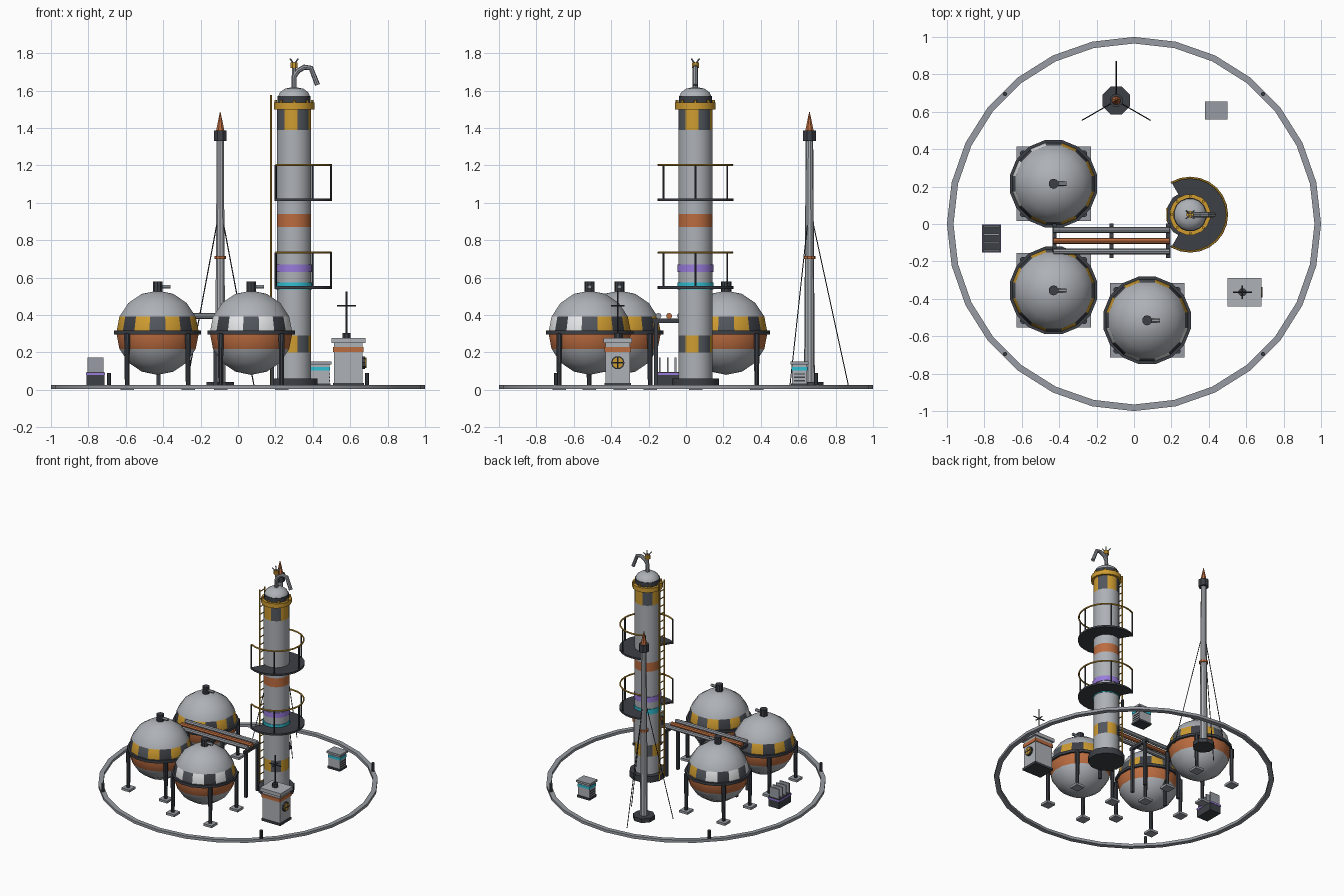
import bpy
import math
from math import cos, sin, pi, radians

cube = bpy.data.objects.get("Cube")
if cube:
    bpy.data.objects.remove(cube)


def material(name, rgb):
    m = bpy.data.materials.new(name)
    m.use_nodes = True
    m.diffuse_color = (*rgb, 1)
    bsdf = m.node_tree.nodes["Principled BSDF"]
    bsdf.inputs["Base Color"].default_value = (*rgb, 1)
    bsdf.inputs["Roughness"].default_value = 0.7
    return m


GREY = material("pale grey", (0.42, 0.44, 0.47))
STEEL = material("steel grey", (0.31, 0.33, 0.36))
DARK = material("charcoal", (0.045, 0.05, 0.06))
SLATE = material("slate", (0.085, 0.095, 0.11))
YELLOW = material("safety yellow", (0.62, 0.33, 0.03))
ORANGE = material("rust orange", (0.50, 0.15, 0.05))
WHITE = material("white", (0.85, 0.86, 0.87))
PURPLE = material("purple", (0.32, 0.20, 0.72))
CYAN = material("cyan", (0.03, 0.52, 0.65))


def finish(obj):
    bpy.ops.object.select_all(action='DESELECT')
    obj.select_set(True)
    bpy.context.view_layer.objects.active = obj
    bpy.ops.object.shade_smooth_by_angle(angle=radians(35))
    return obj


def mesh_object(name, verts, faces, mats, indices=None):
    me = bpy.data.meshes.new(name)
    me.from_pydata(verts, [], faces)
    for m in mats:
        me.materials.append(m)
    if indices:
        me.polygons.foreach_set("material_index", indices)
    me.update()
    obj = bpy.data.objects.new(name, me)
    bpy.context.collection.objects.link(obj)
    return finish(obj)


def lathe(name, x, y, profile, segs, paint):
    """Turn (radius, z) points round a vertical axis; paint is a material or a rule (band, segment)."""
    rule = paint if callable(paint) else (lambda band, k: paint)
    verts, rings, faces, mats, idx = [], [], [], [], []
    for r, z in profile:
        n = segs if r > 1e-5 else 1
        rings.append(list(range(len(verts), len(verts) + n)))
        for k in range(n):
            a = 2 * pi * (k + 0.5) / segs
            verts.append((x + r * cos(a), y + r * sin(a), z))
    for band, (lo, hi) in enumerate(zip(rings, rings[1:])):
        for k in range(segs):
            j = k + 1
            loop = [lo[k % len(lo)], lo[j % len(lo)], hi[j % len(hi)], hi[k % len(hi)]]
            faces.append(list(dict.fromkeys(loop)))
            m = rule(band, k)
            if m not in mats:
                mats.append(m)
            idx.append(mats.index(m))
    return mesh_object(name, verts, faces, mats, idx)


def drum(name, x, y, r, z0, z1, segs, mat, r_top=None):
    top = r if r_top is None else r_top
    return lathe(name, x, y, [(0, z0), (r, z0), (top, z1), (0, z1)], segs, mat)


def box(name, x, y, z0, z1, sx, sy, mat):
    v = [(x + i * sx / 2, y + j * sy / 2, z) for z in (z0, z1)
         for i, j in ((-1, -1), (1, -1), (1, 1), (-1, 1))]
    f = [(3, 2, 1, 0), (4, 5, 6, 7)] + [(k, (k + 1) % 4, (k + 1) % 4 + 4, k + 4) for k in range(4)]
    return mesh_object(name, v, f, [mat])


def pipe(name, pts, r, mat, res=1):
    cu = bpy.data.curves.new(name, 'CURVE')
    cu.dimensions = '3D'
    cu.bevel_depth, cu.bevel_resolution, cu.use_fill_caps = r, res, True
    sp = cu.splines.new('POLY')
    sp.points.add(len(pts) - 1)
    for p, co in zip(sp.points, pts):
        p.co = (*co, 1)
    cu.materials.append(mat)
    obj = bpy.data.objects.new(name, cu)
    bpy.context.collection.objects.link(obj)
    bpy.ops.object.select_all(action='DESELECT')
    obj.select_set(True)
    bpy.context.view_layer.objects.active = obj
    bpy.ops.object.convert(target='MESH')
    return finish(bpy.context.view_layer.objects.active)


# Perimeter ring with four marker posts
lathe("perimeter_ring", 0, 0, [(0.965, 0.005), (1, 0.005), (1, 0.026), (0.965, 0.026), (0.965, 0.005)], 28, STEEL
      ).rotation_euler.z = pi / 28
for sx in (-1, 1):
    for sy in (-1, 1):
        drum("marker_post", sx * 0.69, sy * 0.695, 0.012, 0.01, 0.09, 8, DARK)


# Spherical storage tanks
def tank(x, y, white_dir):
    R, zc = 0.225, 0.305
    lats = [radians(-90 + 22.5 * i) for i in range(9)]

    def paint(band, k):
        if band == 3:
            return ORANGE
        if band != 4:
            return GREY
        if k % 2:
            return DARK if k % 4 == 1 else SLATE
        a = 2 * pi * (k + 1) / 16
        if white_dir is not None and cos(a - radians(white_dir)) > 0.3:
            return WHITE
        return YELLOW

    lathe("tank_sphere", x, y, [(R * cos(t) if abs(t) < 1.57 else 0, zc + R * sin(t)) for t in lats], 16, paint)
    lathe("tank_girdle", x, y, [(0.215, 0.295), (0.238, 0.295), (0.238, 0.316), (0.215, 0.316)], 16, DARK)
    drum("tank_valve", x, y, 0.027, 0.52, 0.578, 10, DARK)
    pipe("tank_outlet", [(x, y, 0.55), (x + 0.07, y, 0.55)], 0.011, STEEL)
    for sx in (-1, 1):
        for sy in (-1, 1):
            px, py = x + sx * 0.163, y + sy * 0.163
            box("tank_foot", px, py, 0, 0.018, 0.072, 0.072, STEEL)
            drum("tank_leg", px, py, 0.013, 0.018, 0.3, 8, DARK, 0.017)


tank(-0.43, 0.215, 150)
tank(-0.43, -0.355, None)
tank(0.07, -0.515, 275)

# Distillation tower: shell bands, collar and dome
TX, TY = 0.30, 0.05
levels = [0.06, 0.20, 0.29, 0.87, 0.94, 1.39, 1.50]


def shell_paint(band, k):
    if band in (1, 5):
        return YELLOW if (k // 2) % 2 else SLATE
    return ORANGE if band == 3 else GREY


drum("tower_base", TX, TY, 0.13, 0.012, 0.06, 12, DARK)
lathe("tower_shell", TX, TY, [(0.093, z) for z in levels], 16, shell_paint)
for name, z0, z1, mat in (("cyan_band", 0.535, 0.575, CYAN), ("purple_band", 0.63, 0.67, PURPLE)):
    lathe(name, TX, TY, [(0.09, z0), (0.098, z0), (0.098, z1), (0.09, z1)], 16, mat)
drum("tower_collar", TX, TY, 0.11, 1.50, 1.535, 16, YELLOW)
drum("tower_neck", TX, TY, 0.09, 1.535, 1.57, 16, DARK)
lathe("tower_dome", TX, TY, [(0.086, 1.57), (0.078, 1.59), (0.05, 1.61), (0, 1.62)], 16, GREY)
for k in range(8):
    a = k * pi / 4
    drum("collar_stud", TX + 0.098 * cos(a), TY + 0.098 * sin(a), 0.008, 1.535, 1.55, 6, YELLOW)

# Vent pipe and relief valve at the top
pipe("vent_pipe", [(TX, TY, 1.60), (TX, TY, 1.675), (TX + 0.02, TY, 1.705), (TX + 0.055, TY, 1.725),
                   (TX + 0.09, TY, 1.72), (TX + 0.125, TY, 1.63)], 0.014, STEEL, 2)
drum("relief_valve", TX, TY, 0.02, 1.72, 1.75, 8, YELLOW)
drum("relief_stem", TX, TY, 0.012, 1.67, 1.72, 8, STEEL)
for k in range(4):
    a = pi / 4 + k * pi / 2
    pipe("valve_prong", [(TX, TY, 1.74), (TX + 0.03 * cos(a), TY + 0.03 * sin(a), 1.77)], 0.004, STEEL)


# Arc walkways with railings
def walkway(z):
    n = 16
    angles = [radians(-120 + 240 * i / n) for i in range(n + 1)]
    verts, faces = [], []
    for a in angles:
        for r, h in ((0.09, z), (0.203, z), (0.203, z + 0.014), (0.09, z + 0.014)):
            verts.append((TX + r * cos(a), TY + r * sin(a), h))
    for i in range(n):
        for j in range(4):
            b, c = 4 * i + j, 4 * i + (j + 1) % 4
            faces.append((b, c, c + 4, b + 4))
    faces += [(3, 2, 1, 0), tuple(4 * n + j for j in range(4))]
    mesh_object("walkway_floor", verts, faces, [DARK])
    rim = [(TX + 0.197 * cos(a), TY + 0.197 * sin(a)) for a in angles]
    pipe("walkway_rail", [(x, y, z + 0.193) for x, y in rim], 0.006, YELLOW)
    for x, y in rim[::4]:
        pipe("walkway_post", [(x, y, z), (x, y, z + 0.193)], 0.006, DARK)


walkway(0.54)
walkway(1.01)

# Ladder
for s in (-1, 1):
    pipe("ladder_rail", [(0.177, TY + s * 0.03, 0.02), (0.177, TY + s * 0.03, 1.575)], 0.006, YELLOW)
for k in range(26):
    z = 0.06 + k * 0.06
    pipe("ladder_rung", [(0.177, TY - 0.03, z), (0.177, TY + 0.03, z)], 0.004, YELLOW)

# Guyed flare mast
MX, MY = -0.095, 0.66
drum("mast_base", MX, MY, 0.08, 0.01, 0.042, 8, DARK)
drum("mast_pole", MX, MY, 0.029, 0.042, 1.335, 10, GREY, 0.02)
drum("mast_band", MX, MY, 0.033, 0.70, 0.716, 10, ORANGE)
drum("mast_cap", MX, MY, 0.037, 1.33, 1.386, 8, DARK)
drum("mast_tip", MX, MY, 0.024, 1.386, 1.485, 8, ORANGE, 0.002)
for deg in (90, 210, 330):
    c, s = cos(radians(deg)), sin(radians(deg))
    pipe("guy_wire", [(MX + 0.022 * c, MY + 0.022 * s, 0.88), (MX + 0.21 * c, MY + 0.21 * s, 0.015)], 0.003, DARK)

# Pipe rack
for y, mat in ((-0.032, STEEL), (-0.09, ORANGE), (-0.147, STEEL)):
    pipe("rack_pipe", [(-0.43, y, 0.395), (0.19, y, 0.395)], 0.016, mat, 2)
for x in (-0.425, -0.12, 0.183):
    box("rack_beam", x, -0.09, 0.358, 0.38, 0.022, 0.185, DARK)
    for y in (-0.02, -0.16):
        box("rack_post", x, y, 0.01, 0.36, 0.02, 0.02, DARK)

# Finned cooler
box("cooler_base", -0.762, -0.077, 0.02, 0.095, 0.095, 0.145, DARK)
box("cooler_stripe", -0.762, -0.077, 0.078, 0.09, 0.10, 0.15, PURPLE)
for k in range(4):
    box("cooler_fin", -0.762, -0.14 + k * 0.042, 0.095, 0.172, 0.085, 0.009, STEEL)

# Small louvred cabinet
box("cabinet_base", 0.44, 0.607, 0.018, 0.034, 0.11, 0.09, DARK)
box("cabinet_body", 0.44, 0.607, 0.034, 0.14, 0.10, 0.078, GREY)
box("cabinet_lid", 0.44, 0.607, 0.136, 0.152, 0.12, 0.095, STEEL)
box("cabinet_stripe", 0.44, 0.607, 0.103, 0.123, 0.106, 0.084, CYAN)
for k in range(3):
    box("cabinet_louvre", 0.44, 0.607, 0.045 + k * 0.018, 0.052 + k * 0.018, 0.106, 0.06, DARK)

# Control cabinet with antenna and hand wheel
CX, CY = 0.59, -0.365
box("control_base", CX, CY, 0.018, 0.036, 0.165, 0.14, DARK)
box("control_body", CX, CY, 0.036, 0.255, 0.152, 0.13, GREY)
box("control_lid", CX, CY, 0.25, 0.277, 0.182, 0.152, GREY)
box("control_stripe", CX, CY, 0.203, 0.23, 0.162, 0.14, ORANGE)
drum("antenna_mount", CX - 0.01, CY, 0.022, 0.277, 0.305, 8, DARK)
pipe("antenna_mast", [(CX - 0.01, CY, 0.28), (CX - 0.01, CY, 0.525)], 0.005, DARK)
pipe("antenna_bar_x", [(CX - 0.06, CY, 0.45), (CX + 0.04, CY, 0.45)], 0.004, DARK)
pipe("antenna_bar_y", [(CX - 0.01, CY - 0.035, 0.45), (CX - 0.01, CY + 0.035, 0.45)], 0.004, DARK)
wx, wz = CX + 0.076, 0.145
pipe("wheel_rim", [(wx, CY, wz), (wx + 0.012, CY, wz)], 0.036, DARK, 3)
pipe("wheel_face", [(wx, CY, wz), (wx + 0.018, CY, wz)], 0.029, YELLOW, 3)
for dy, dz in ((0.028, 0), (0, 0.028)):
    pipe("wheel_spoke", [(wx + 0.018, CY - dy, wz - dz), (wx + 0.018, CY + dy, wz + dz)], 0.004, DARK)
